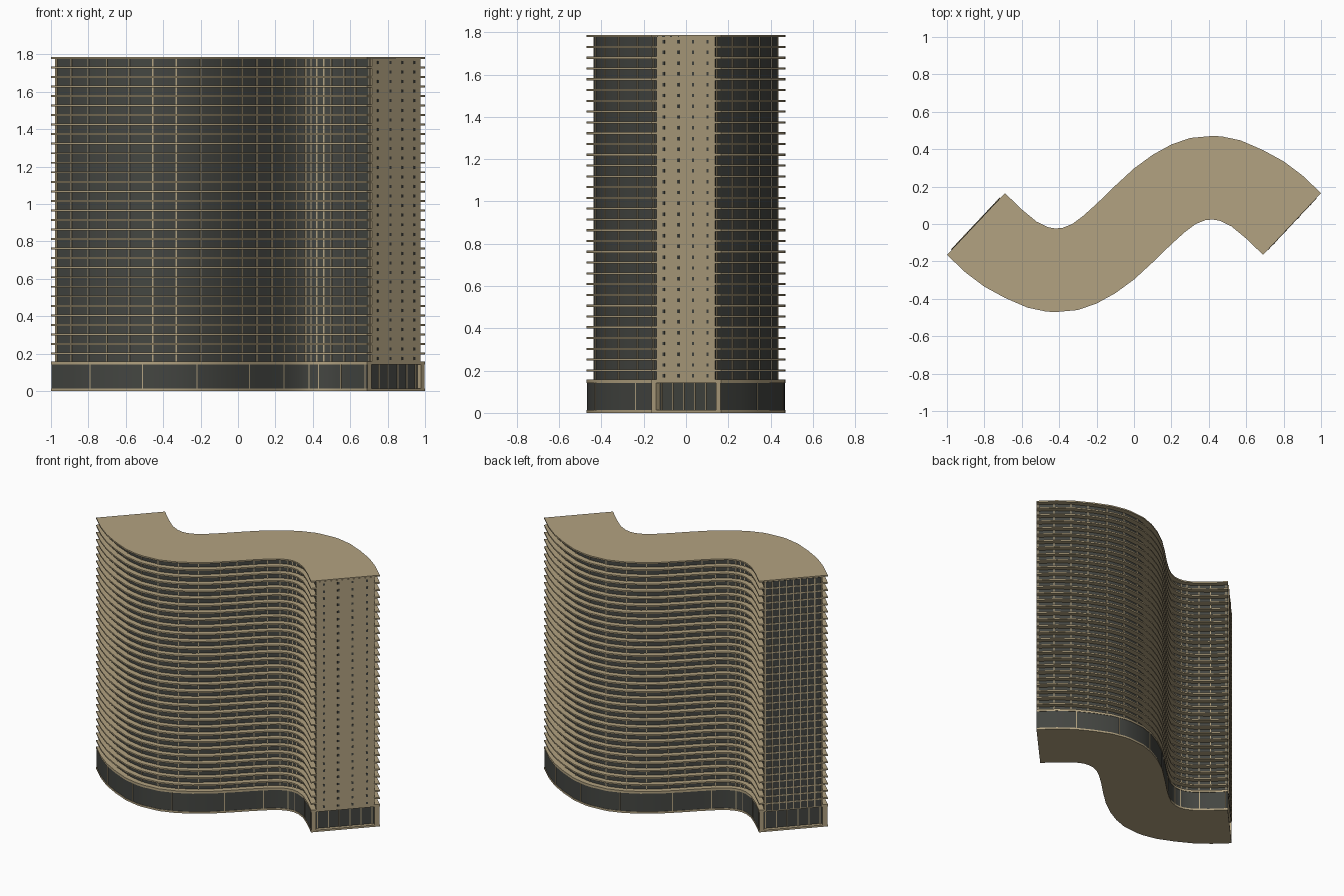
import bpy, bmesh, math
from mathutils import Vector, Matrix

if "Cube" in bpy.data.objects:
    bpy.data.objects.remove(bpy.data.objects["Cube"])


def material(name, rgb):
    m = bpy.data.materials.new(name)
    m.diffuse_color = (*rgb, 1)
    m.use_nodes = True
    m.node_tree.nodes["Principled BSDF"].inputs["Base Color"].default_value = m.diffuse_color
    return m


SAND = material("sand concrete", (0.45, 0.365, 0.22))
GLASS = material("dark glass", (0.058, 0.061, 0.054))

# S-shaped floor plan: one long edge, the other is its half-turn copy
EDGE = [Vector(p) for p in (
    (-1, -.165), (-.9, -.26), (-.8, -.335), (-.69, -.395), (-.57, -.447),
    (-.47, -.468), (-.42, -.471), (-.3, -.46), (-.2, -.425), (-.1, -.37),
    (0, -.297), (.1, -.205), (.2, -.108), (.27, -.045), (.33, .0),
    (.38, .02), (.42, .024), (.46, .017), (.52, -.012), (.6, -.078),
    (.69, -.165))]
ALONG = (EDGE[0] * -1 - EDGE[-1]).normalized()    # along the end walls
OUT = Vector((ALONG.y, -ALONG.x))                 # outward on the right end
END_MID = (EDGE[-1] - EDGE[0]) / 2                # middle of the right end


def inset(d):
    """Move the long edge inward, keeping its ends on the end lines."""
    pts = []
    for i, p in enumerate(EDGE):
        if i in (0, len(EDGE) - 1):
            pts.append(p + ALONG * d)
        else:
            t = (EDGE[i + 1] - EDGE[i - 1]).normalized()
            pts.append(p + Vector((-t.y, t.x)) * d)
    return pts


def at_x(pts, x):
    """Point and direction on an edge at a given x."""
    for a, b in zip(pts, pts[1:]):
        if a.x <= x <= b.x:
            return a.lerp(b, (x - a.x) / (b.x - a.x)), (b - a).normalized()
    return pts[-1], (pts[-1] - pts[-2]).normalized()


def both(half):
    return half + [-p for p in half]


def prism(bm, pts, z0, z1):
    lo = [bm.verts.new((p.x, p.y, z0)) for p in pts]
    hi = [bm.verts.new((p.x, p.y, z1)) for p in pts]
    bm.faces.new(lo[::-1])
    bm.faces.new(hi)
    n = len(pts)
    return [bm.faces.new((lo[i], lo[(i + 1) % n], hi[(i + 1) % n], hi[i]))
            for i in range(n)]


def box(bm, centre, direction, size, z0, z1):
    """Box with its first size measured along a plan direction."""
    m = (Matrix.Translation((centre.x, centre.y, (z0 + z1) / 2))
         @ Matrix.Rotation(math.atan2(direction.y, direction.x), 4, 'Z')
         @ Matrix.Diagonal((size[0], size[1], z1 - z0, 1)))
    bmesh.ops.create_cube(bm, size=1, matrix=m)


def finish(bm, name, mats, smooth=False):
    bmesh.ops.recalc_face_normals(bm, faces=bm.faces)
    me = bpy.data.meshes.new(name)
    bm.to_mesh(me)
    bm.free()
    ob = bpy.data.objects.new(name, me)
    bpy.context.collection.objects.link(ob)
    for m in mats:
        me.materials.append(m)
    if smooth:
        bpy.ops.object.select_all(action='DESELECT')
        ob.select_set(True)
        bpy.context.view_layer.objects.active = ob
        bpy.ops.object.shade_smooth_by_angle(angle=math.radians(30))


FLOORS, BASE, STEP = 32, 0.15, 0.051
TOP = BASE + FLOORS * STEP
WALL = 0.037                                      # balcony depth
HALF = (END_MID - EDGE[-1]).length - WALL         # half width of end walls

# Floor slabs and roof
bm = bmesh.new()
plan = both(EDGE)
prism(bm, plan, 0, 0.013)
prism(bm, plan, 0.142, 0.158)
for i in range(1, FLOORS + 1):
    z = BASE + i * STEP
    prism(bm, plan, z - 0.005, z + 0.005)
finish(bm, "floor_slabs", [SAND], True)

# Glass tower body
bm = bmesh.new()
tower = inset(WALL)
prism(bm, both(tower), BASE, TOP)
finish(bm, "tower_glass", [GLASS], True)

# Ground floor glass with recessed ends and sand jambs
bm = bmesh.new()
podium = inset(0.003)
JAMB, DEEP = 0.03, 0.025
tip, far = podium[-1], -podium[0]
half = podium + [tip + ALONG * JAMB, tip + ALONG * JAMB - OUT * DEEP,
                 far - ALONG * JAMB - OUT * DEEP, far - ALONG * JAMB]
sides = prism(bm, both(half), 0.01, 0.145)
n, k = len(half), len(podium)
for s in (0, n):
    for j in (k - 1, k, k + 2, k + 3):
        sides[s + j].material_index = 1
finish(bm, "podium_glass", [GLASS, SAND], True)

# Upright mullions on the curved sides
bm = bmesh.new()
tower_x = (-.968, -.89, -.8, -.7, -.58, -.455, -.33, -.2, -.09, .02, .1, .18,
           .245, .31, .36, .39, .42, .46, .5, .57, .63, .705)
podium_x = (-.79, -.51, -.22, .06, .245, .38, .43, .55, .68)
for sign in (1, -1):
    for x in tower_x:
        p, d = at_x(tower, x)
        box(bm, p * sign, d, (0.007, 0.01), BASE, TOP)
    for x in podium_x:
        p, d = at_x(podium, x)
        box(bm, p * sign, d, (0.006, 0.005), 0.01, 0.145)
    # Ground floor end mullions
    for j in range(6):
        c = END_MID - OUT * DEEP + ALONG * (j / 5 - 0.5) * 2 * (HALF - 0.01)
        box(bm, c * sign, ALONG, (0.006, 0.01), 0.01, 0.145)
finish(bm, "mullions", [SAND])

# Solid right end wall with small windows
bm = bmesh.new()
box(bm, END_MID - OUT * 0.003, ALONG, (2 * HALF, 0.01), BASE, TOP - 0.004)
finish(bm, "right_end_wall", [SAND])
bm = bmesh.new()
for i in range(FLOORS):
    z = BASE + (i + 0.5) * STEP
    for j in range(4):
        c = END_MID + OUT * 0.002 + ALONG * (j - 1.5) * 0.095
        box(bm, c, ALONG, (0.013, 0.003), z - 0.008, z + 0.008)
finish(bm, "small_windows", [GLASS])

# Glazed left end wall with a grid of bars
bm = bmesh.new()
box(bm, -END_MID + OUT * 0.003, ALONG, (2 * HALF, 0.01), BASE, TOP - 0.004)
finish(bm, "left_end_glass", [GLASS])
bm = bmesh.new()
for j in range(9):
    c = -END_MID - OUT * 0.002 + ALONG * (j / 4 - 1) * (HALF - 0.003)
    box(bm, c, ALONG, (0.007, 0.006), BASE, TOP - 0.004)
for i in range(1, FLOORS):
    z = BASE + i * STEP
    box(bm, -END_MID - OUT * 0.002, ALONG, (2 * HALF, 0.005),
        z - 0.004, z + 0.004)
finish(bm, "left_end_grid", [SAND])
